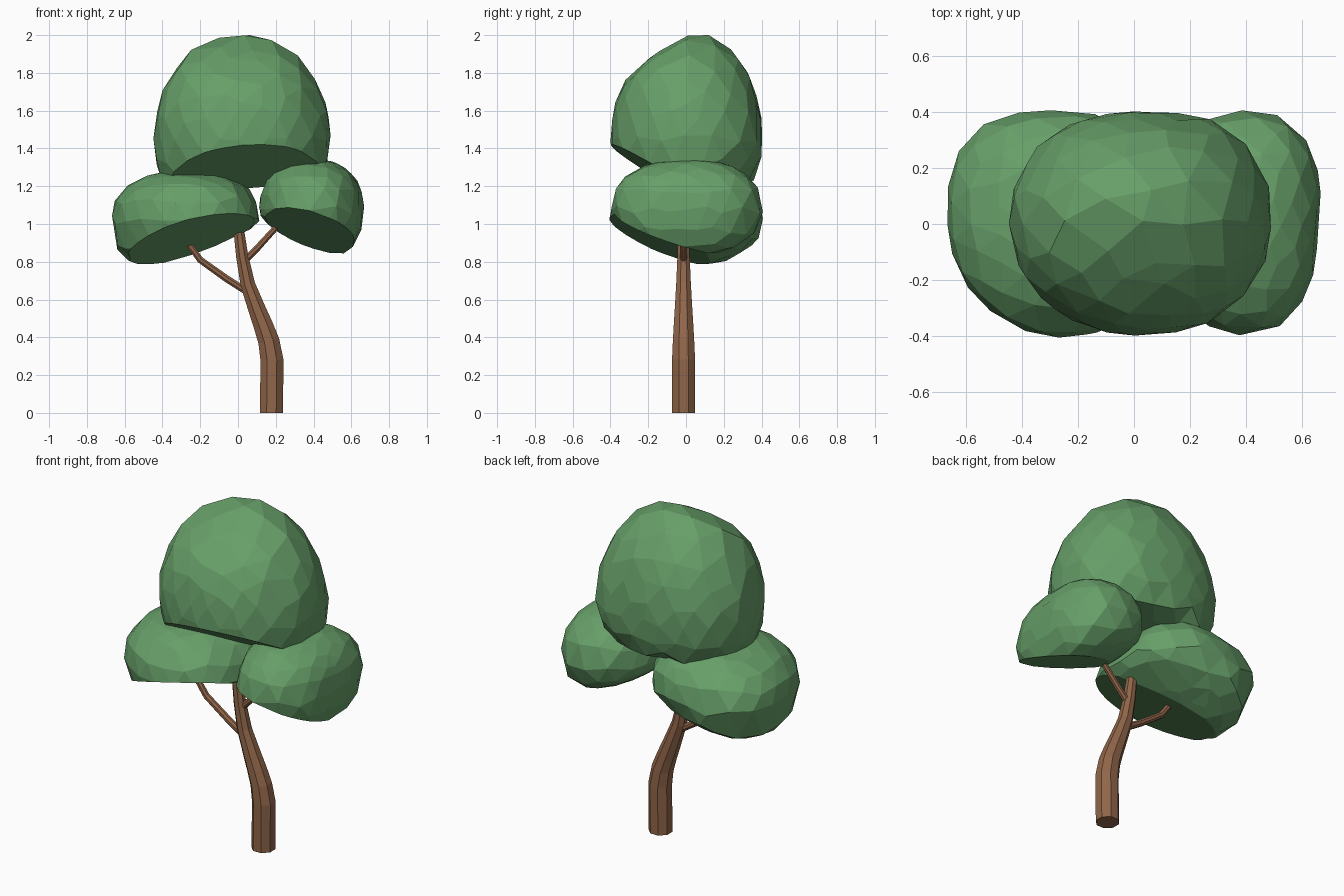
import bpy
import bmesh
import math
import random
from mathutils import Vector

if "Cube" in bpy.data.objects:
    bpy.data.objects.remove(bpy.data.objects["Cube"], do_unlink=True)


def make_material(name, rgb):
    mat = bpy.data.materials.new(name)
    mat.use_nodes = True
    mat.diffuse_color = (*rgb, 1)
    mat.node_tree.nodes["Principled BSDF"].inputs["Base Color"].default_value = (*rgb, 1)
    return mat


leaf = make_material("leaf green", (0.135, 0.345, 0.14))
bark = make_material("bark brown", (0.28, 0.132, 0.067))


def add_object(name, bm, mat):
    bmesh.ops.recalc_face_normals(bm, faces=bm.faces)
    mesh = bpy.data.meshes.new(name)
    bm.to_mesh(mesh)
    bm.free()
    mesh.materials.append(mat)
    obj = bpy.data.objects.new(name, mesh)
    bpy.context.collection.objects.link(obj)
    return obj


def foliage(name, center, width, depth, up, down, power, cuts, seed,
            slope=0, flats=(), bulges=()):
    """Faceted rounded clump. cuts: (point, normal) sharp trims; flats: the same
    but softly blended; bulges: (direction, amount); slope tilts the underside."""
    rng = random.Random(seed)
    center = Vector(center)
    bm = bmesh.new()
    bmesh.ops.create_icosphere(bm, subdivisions=3, radius=1)
    for v in bm.verts:
        # irregular facets: slide each vertex over the surface
        d = v.co + Vector([rng.uniform(-0.05, 0.05) for _ in range(3)])
        size = (width, depth, up if d.z > 0 else down)
        r = sum(abs(a / s) ** power for a, s in zip(d, size)) ** (-1 / power)
        for direction, amount in bulges:
            facing = d.normalized().dot(Vector(direction).normalized())
            r *= 1 + amount * max(0, facing) ** 6
        for point, normal in flats:
            n = Vector(normal)
            if n.dot(d) > 0.01:
                reach = n.dot(Vector(point) - center) / n.dot(d)
                r = (r ** -16 + reach ** -16) ** (-1 / 16)
        p = d * r * rng.uniform(0.99, 1.005)
        if p.z < 0:
            p.z *= 1 - slope * p.x / down
        v.co = center + p
    for point, normal in cuts:
        geom = bm.verts[:] + bm.edges[:] + bm.faces[:]
        bmesh.ops.bisect_plane(bm, geom=geom, plane_co=point, plane_no=normal,
                               clear_outer=True)
        bmesh.ops.holes_fill(bm, edges=[e for e in bm.edges if e.is_boundary])
    bmesh.ops.dissolve_limit(bm, angle_limit=math.radians(5),
                             verts=bm.verts, edges=bm.edges)
    return add_object(name, bm, leaf)


def limb(name, path, sides):
    """Tapered tube through (x, z, radius) stations in the plane of the trunk."""
    bm = bmesh.new()
    rings = []
    for i, (x, z, r) in enumerate(path):
        a, b = path[max(i - 1, 0)], path[min(i + 1, len(path) - 1)]
        along = Vector((b[0] - a[0], 0, b[1] - a[1])).normalized()
        if z == 0:
            along = Vector((0, 0, 1))
        across = Vector((0, 1, 0)).cross(along)
        ring = []
        for k in range(sides):
            t = math.tau * (k + 0.5) / sides
            ring.append(bm.verts.new(Vector((x, -0.013, z))
                        + across * r * math.cos(t) + Vector((0, r * math.sin(t), 0))))
        rings.append(ring)
    for low, high in zip(rings, rings[1:]):
        for k in range(sides):
            n = (k + 1) % sides
            bm.faces.new((low[k], low[n], high[n], high[k]))
    bm.faces.new(rings[0])
    bm.faces.new(rings[-1])
    return add_object(name, bm, bark)


# Foliage clumps
foliage("top_foliage", (0.02, 0, 1.45), 0.468, 0.4, 0.56, 0.5, 2.05, [
    ((0, -0.38, 1.405), (0.08, -0.6, -1))], 1,
    flats=[((0, 0, 2.02), (0, -0.58, 0.82)), ((0, 0, 1.18), (0.06, 0.08, -1))],
    bulges=[((1, 1, 0), 0.08), ((-1, 1, 0), 0.04), ((1, -1, 0), 0.02),
            ((0, 0.45, 0.85), 0.04)])
foliage("right_foliage", (-0.28, 0, 1.02), 0.39, 0.405, 0.262, 0.2, 2.3, [
    ((-0.28, 0, 0.87), (0.24, -0.37, -1))], 2, slope=0.33,
    bulges=[((-1, -1, 0), -0.06), ((-1, 1, 0), 0.06), ((1, -1, 0), 0.05),
            ((0.5, 0.5, 0.6), 0.1)])
foliage("left_foliage", (0.385, 0, 1.08), 0.275, 0.405, 0.26, 0.22, 2.3, [
    ((0.385, 0, 0.93), (-0.25, -0.35, -1))], 3, slope=-0.4,
    bulges=[((1, 1, 0), 0.07), ((-1, -1, 0), -0.05), ((0.5, 0.5, 0.7), 0.04)])

# Trunk and branches
limb("trunk", [(0.177, 0, 0.066), (0.18, 0.28, 0.066), (0.163, 0.38, 0.061),
               (0.135, 0.46, 0.056), (0.1, 0.55, 0.05), (0.052, 0.68, 0.042),
               (0.022, 0.83, 0.035), (0, 1, 0.029)], 8)
limb("right_branch", [(0.05, 0.64, 0.02), (-0.06, 0.71, 0.02),
                      (-0.2, 0.81, 0.019), (-0.265, 0.9, 0.018)], 8)
limb("left_branch", [(0.03, 0.8, 0.02), (0.1, 0.87, 0.019), (0.2, 0.98, 0.017)], 8)
